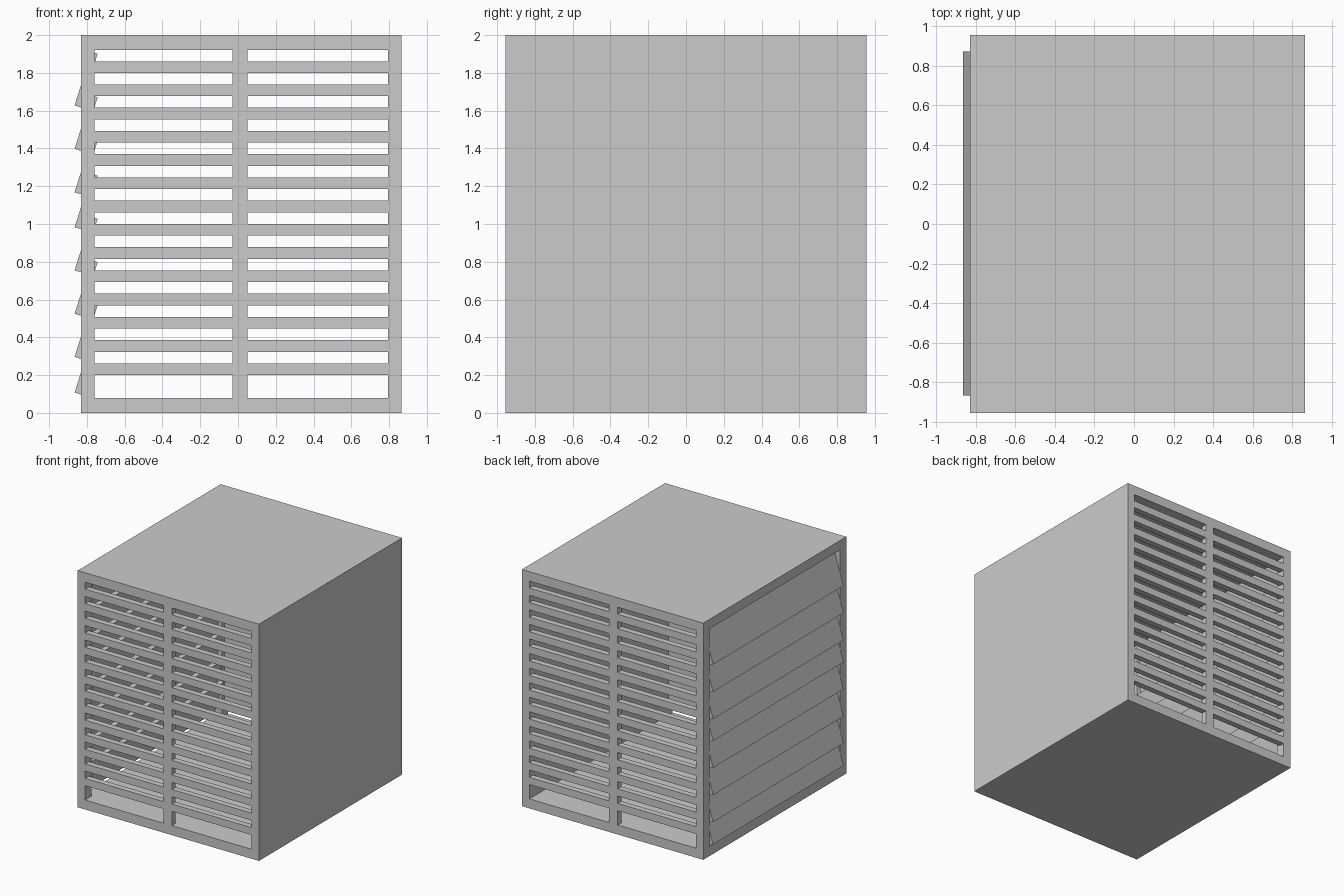
import bpy, math

if "Cube" in bpy.data.objects:
    bpy.data.objects.remove(bpy.data.objects["Cube"])


def prism(name, profile, y0, y1):
    """Extrude an (x, z) profile along y."""
    n = len(profile)
    verts = [(x, y0, z) for x, z in profile] + [(x, y1, z) for x, z in profile]
    faces = [tuple(range(n)), tuple(reversed(range(n, 2 * n)))]
    faces += [(i, i + n, (i + 1) % n + n, (i + 1) % n) for i in range(n)]
    mesh = bpy.data.meshes.new(name)
    mesh.from_pydata(verts, [], faces)
    mesh.update()
    obj = bpy.data.objects.new(name, mesh)
    bpy.context.collection.objects.link(obj)
    return obj


def box(name, x0, x1, y0, y1, z0, z1):
    return prism(name, [(x0, z0), (x1, z0), (x1, z1), (x0, z1)], y0, y1)


L, R, Y = -0.83, 0.865, 0.955     # outer casing
LI, RI, YI = -0.76, 0.795, 0.87   # inner limits
ZB, ZT = 0.08, 1.92               # floor top and ceiling underside
D = 0.05                          # grille depth

# Casing
box("base_panel", L, R, -Y, Y, 0, ZB)
box("top_panel", L, R, -Y, Y, ZT, 2)
box("right_panel", RI, R, -Y, Y, ZB, ZT)

# Front and back grilles, with the posts framing the louvred side
for label, s in (("front", -1), ("back", 1)):
    ya, yb = sorted((s * Y, s * (Y - D)))
    pa, pb = sorted((s * Y, s * YI))
    box(label + "_left_post", L, LI, pa, pb, ZB, ZT)
    box(label + "_centre_post", -0.03, 0.05, ya, yb, ZB, ZT)
    for i in range(14):
        z = 0.2315 + i * 0.123
        box(f"{label}_slat_left_{i}", LI, -0.03, ya, yb, z - 0.031, z + 0.031)
        box(f"{label}_slat_right_{i}", 0.05, RI, ya, yb, z - 0.031, z + 0.031)

# Tilted louvres on the left side
a = math.radians(17.5)
ux, uz = 0.297 * math.sin(a), 0.297 * math.cos(a)
tx, tz = 0.034 * math.cos(a), -0.034 * math.sin(a)
for i, z in enumerate((0.108, 0.297, 0.525, 0.755, 0.983, 1.168, 1.398, 1.628)):
    x = -0.865
    prism(f"louvre_{i}", [(x, z), (x + tx, z + tz),
                          (x + tx + ux, z + tz + uz), (x + ux, z + uz)], -0.868, 0.873)
